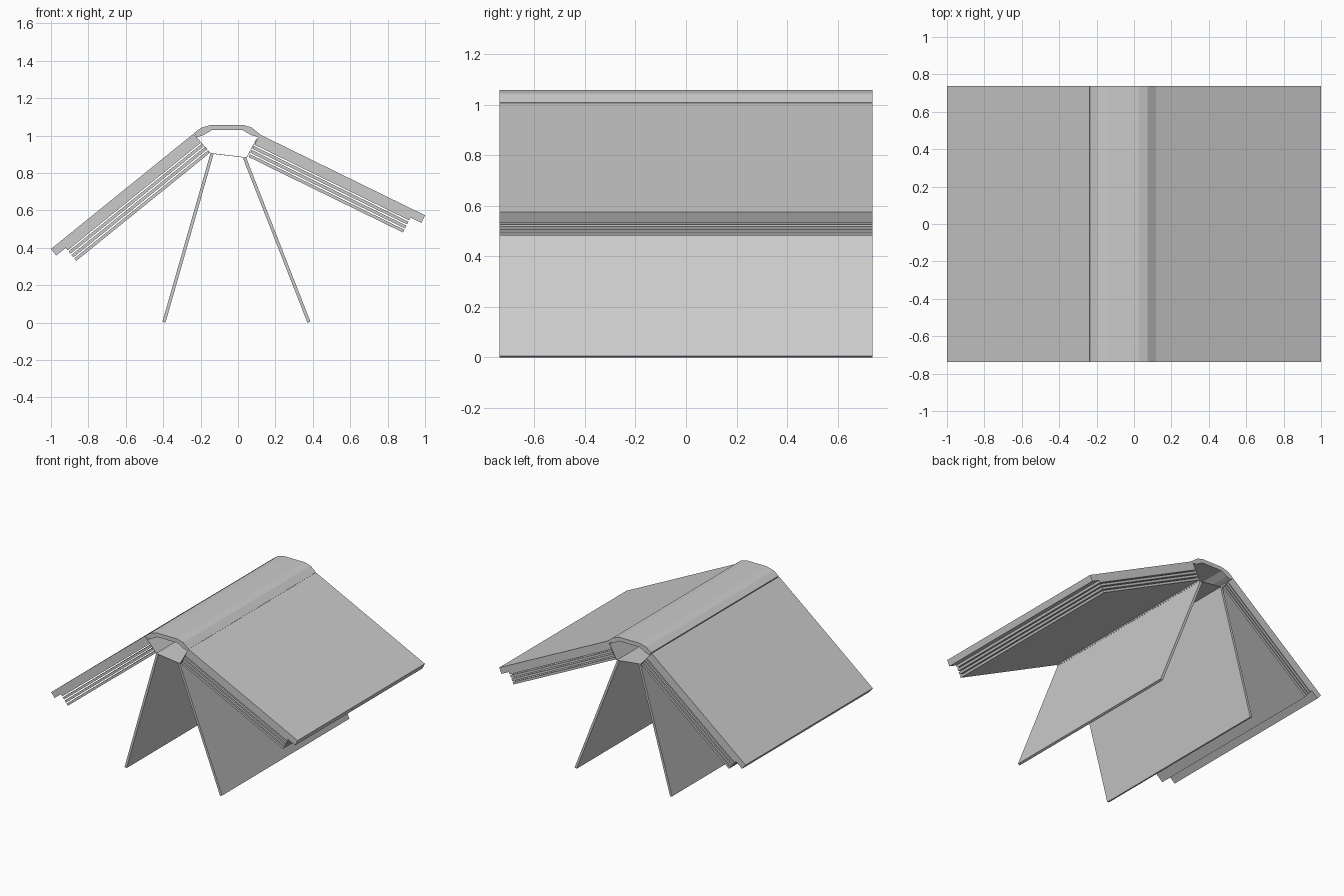
import bpy, bmesh
from mathutils import Vector

if "Cube" in bpy.data.objects:
    bpy.data.objects.remove(bpy.data.objects["Cube"])

HALF = 0.738  # half depth of the whole book


def extrude(name, profile):
    """Extrude a closed (x, z) profile along y."""
    bm = bmesh.new()
    face = bm.faces.new([bm.verts.new((x, -HALF, z)) for x, z in profile])
    res = bmesh.ops.extrude_face_region(bm, geom=[face])
    verts = [v for v in res["geom"] if isinstance(v, bmesh.types.BMVert)]
    bmesh.ops.translate(bm, verts=verts, vec=(0, 2 * HALF, 0))
    bmesh.ops.recalc_face_normals(bm, faces=bm.faces)
    mesh = bpy.data.meshes.new(name)
    bm.to_mesh(mesh)
    bm.free()
    obj = bpy.data.objects.new(name, mesh)
    bpy.context.collection.objects.link(obj)
    return obj


def slab(name, start, end, thick, side):
    """Board from start to end, thickened to one side of that line."""
    a, b = Vector(start), Vector(end)
    d = (b - a).normalized()
    n = Vector((-d.y, d.x)) * side * thick
    return extrude(name, [a, b, b + n, a + n])


COVER, PAGE, PITCH, COUNT = 0.045, 0.0165, 0.0243, 4

for tag, top, tip, side in (("left", (-0.238, 1.01), (-1.0, 0.394), 1),
                            ("right", (0.115, 1.007), (1.0, 0.574), -1)):
    # Cover board
    slab(tag + "_cover", top, tip, COVER, side)
    # Stack of separated pages under the cover
    a, b = Vector(top), Vector(tip)
    d = (b - a).normalized()
    n = Vector((-d.y, d.x)) * side
    length = (b - a).length - 0.065
    for i in range(COUNT):
        s = a + n * (COVER + i * PITCH)
        slab(f"{tag}_page_{i + 1}", s, s + d * length, PAGE, side)

# Curved spine
extrude("spine", [(-0.235, 1.014), (-0.195, 1.043), (-0.14, 1.058),
                  (0.025, 1.058), (0.072, 1.044), (0.117, 1.008),
                  (0.11, 0.992), (0.072, 1.002), (0.025, 1.029),
                  (-0.14, 1.029), (-0.185, 1.003), (-0.22, 0.99)])

# Two loose pages hanging down as legs
slab("left_hanging_page", (-0.147, 0.906), (-0.404, 0.005), 0.017, 1)
slab("right_hanging_page", (0.043, 0.884), (0.387, 0.006), 0.017, -1)

# Thin page binding sheet and its sloping sides
slab("binding_sheet", (-0.147, 0.907), (0.045, 0.884), 0.003, -1)
slab("left_binding_side", (-0.215, 0.985), (-0.147, 0.907), 0.003, -1)
slab("right_binding_side", (0.1, 0.985), (0.045, 0.884), 0.003, 1)
